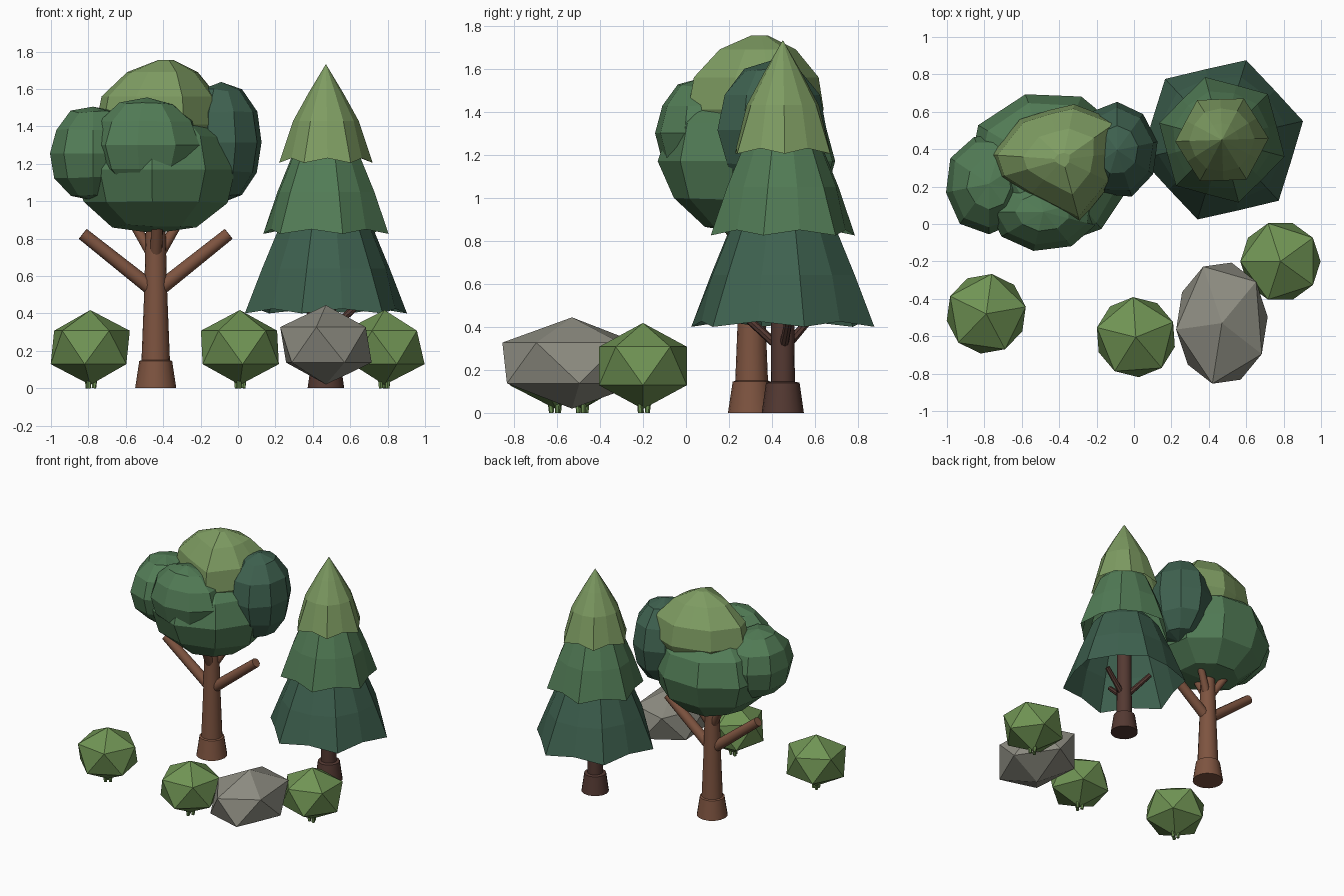
import bpy, bmesh, math, random
from mathutils import Vector, Matrix

random.seed(4)
if "Cube" in bpy.data.objects:
    bpy.data.objects.remove(bpy.data.objects["Cube"])


def material(name, rgb):
    lin = [((c / 255 + 0.055) / 1.055) ** 2.4 for c in rgb]
    m = bpy.data.materials.new(name)
    m.use_nodes = True
    m.diffuse_color = (*lin, 1)
    m.node_tree.nodes["Principled BSDF"].inputs["Base Color"].default_value = (*lin, 1)
    return m


LIGHT = material("light_leaf", (126, 156, 98))
MID = material("mid_leaf", (82, 124, 86))
DARK = material("dark_leaf", (62, 97, 79))
BUSH = material("bush_leaf", (112, 148, 84))
BARK = material("brown_bark", (126, 84, 64))
DARK_BARK = material("dark_bark", (84, 57, 50))
STONE = material("grey_stone", (142, 141, 130))


def finish(bm, name, mat, smooth=False):
    bmesh.ops.recalc_face_normals(bm, faces=bm.faces)
    me = bpy.data.meshes.new(name)
    bm.to_mesh(me)
    bm.free()
    me.materials.append(mat)
    ob = bpy.data.objects.new(name, me)
    bpy.context.collection.objects.link(ob)
    if smooth:
        bpy.ops.object.select_all(action='DESELECT')
        ob.select_set(True)
        bpy.context.view_layer.objects.active = ob
        bpy.ops.object.shade_smooth_by_angle(angle=math.radians(35))


def skin(bm, loops):
    """Join neighbouring rings of points with quads and close the top."""
    loops = [[bm.verts.new(p) for p in loop] for loop in loops]
    n = len(loops[0])
    for a, b in zip(loops, loops[1:]):
        for i in range(n):
            j = (i + 1) % n
            bm.faces.new((a[i], a[j], b[j], b[i]))
    bm.faces.new(loops[-1])
    return loops


def lathe(bm, rings, sides, centre, turn=0.0):
    """Rings of (radius, height, inset of odd points, lift of odd points)."""
    loops = []
    for r, z, inset, lift in rings:
        loop = []
        for i in range(sides):
            a = turn + i * math.tau / sides
            rr = r * (inset if i % 2 else 1)
            loop.append((centre[0] + rr * math.cos(a), centre[1] + rr * math.sin(a),
                         z + (lift if i % 2 else 0)))
        loops.append(loop)
    return skin(bm, loops)


def rod(name, start, end, r1, r2, mat, sides=12):
    start, end = Vector(start), Vector(end)
    d = end - start
    place = Matrix.Translation((start + end) / 2) @ d.to_track_quat('Z', 'Y').to_matrix().to_4x4()
    bm = bmesh.new()
    bmesh.ops.create_cone(bm, cap_ends=True, segments=sides, radius1=r1, radius2=r2,
                          depth=d.length, matrix=place)
    finish(bm, name, mat, True)


def trunk(name, centre, profile, mat):
    bm = bmesh.new()
    loops = lathe(bm, [(r, z, 1, 0) for r, z in profile], 16, centre)
    bm.faces.new(loops[0])
    finish(bm, name, mat, True)


def place_lump(bm, centre, size, turn):
    bm.transform(Matrix.Translation(centre) @ Matrix.Diagonal((*size, 1))
                 @ Matrix.Rotation(math.radians(turn), 4, 'Z'))


def leaf_mass(name, centre, size, mat, turn):
    """Faceted, slightly uneven ellipsoid."""
    bm = bmesh.new()
    bmesh.ops.create_uvsphere(bm, u_segments=9, v_segments=6, radius=1.03)
    for v in bm.verts:
        v.co *= random.uniform(0.97, 1.03)
    place_lump(bm, centre, size, turn)
    finish(bm, name, mat)


def gem(name, centre, size, mat, turn):
    """Twenty-sided lump standing on a point."""
    bm = bmesh.new()
    bmesh.ops.create_icosphere(bm, subdivisions=1, radius=1)
    place_lump(bm, centre, size, turn)
    finish(bm, name, mat)


# Broadleaf tree: flared trunk and branches
tx, ty = -0.44, 0.305
trunk("broadleaf_trunk", (tx, ty), [(0.11, 0), (0.088, 0.145), (0.076, 0.15), (0.062, 0.5), (0.05, 0.95)], BARK)
for side, name in ((-1, "right"), (1, "left")):
    rod(f"broadleaf_branch_{name}", (tx, ty, 0.515), (tx + side * 0.39, ty - 0.01, 0.825), 0.04, 0.034, BARK)
    rod(f"broadleaf_twig_{name}", (tx, ty, 0.68), (tx + side * 0.14, ty + 0.07, 0.92), 0.03, 0.025, BARK)
rod("broadleaf_branch_front", (tx, ty, 0.68), (tx + 0.01, ty - 0.12, 0.9), 0.034, 0.03, BARK)

# Broadleaf crown
leaf_mass("crown_base", (-0.445, 0.3, 1.17), (0.435, 0.41, 0.34), MID, 18)
leaf_mass("crown_right", (-0.775, 0.215, 1.255), (0.23, 0.265, 0.25), MID, 20)
leaf_mass("crown_front", (-0.485, 0.065, 1.3), (0.285, 0.2, 0.25), MID, 10)
leaf_mass("crown_left", (-0.09, 0.395, 1.315), (0.215, 0.25, 0.31), DARK, 0)

# Crown top: an uneven outline swelling and closing to a peak
outline = [(-0.76, 0.37), (-0.72, 0.25), (-0.56, 0.15), (-0.29, 0.01), (-0.12, 0.22),
           (-0.09, 0.38), (-0.085, 0.55), (-0.32, 0.64), (-0.45, 0.61), (-0.61, 0.56)]
cx, cy = -0.38, 0.345
bm = bmesh.new()
crown_loops = skin(bm, [[(cx + s * (x - cx), cy + s * (y - cy), z) for x, y in outline]
                        for s, z in ((0.75, 1.25), (1, 1.41), (0.92, 1.56), (0.56, 1.69), (0.12, 1.755))])
bm.faces.new(crown_loops[0])
finish(bm, "crown_top", LIGHT)

# Conifer trunk and short branches
px, py = 0.47, 0.45
trunk("conifer_trunk", (px, py), [(0.098, 0), (0.078, 0.14), (0.056, 0.145), (0.05, 0.9)], DARK_BARK)
for i, deg in enumerate((10, 130, 262)):
    a = math.radians(deg)
    rod(f"conifer_branch_{i + 1}", (px, py, 0.29),
        (px + 0.19 * math.cos(a), py + 0.19 * math.sin(a), 0.46), 0.022, 0.018, DARK_BARK, 8)

# Conifer skirts, open underneath, with six drooping corners each
tiers = [
    ("conifer_lower_tier", DARK, 13, ((0.445, 0.4), (0.35, 0.64), (0.252, 0.87), (0.1, 1.02))),
    ("conifer_middle_tier", MID, 45, ((0.347, 0.825), (0.268, 1.05), (0.188, 1.24), (0.08, 1.36))),
    ("conifer_upper_tier", LIGHT, 2, ((0.25, 1.205), (0.175, 1.43), (0.092, 1.58), (0.002, 1.73))),
]
for name, mat, turn, profile in tiers:
    bm = bmesh.new()
    rings = [(r, z, 0.87 if k == 0 else 0.96, 0.025 if k == 0 else 0) for k, (r, z) in enumerate(profile)]
    lathe(bm, rings, 12, (px, py), math.radians(turn))
    finish(bm, name, mat)

# Bushes on little stems
bushes = (("right", -0.79, -0.48, 10), ("middle", 0.01, -0.605, 22), ("left", 0.783, -0.2, -36))
for name, x, y, turn in bushes:
    gem(f"bush_{name}", (x, y, 0.218), (0.24, 0.24, 0.2), BUSH, turn)
    for k in range(3):
        a = math.radians(turn + 120 * k)
        dx, dy = math.cos(a), math.sin(a)
        rod(f"bush_{name}_stem_{k + 1}", (x + 0.02 * dx, y + 0.02 * dy, 0),
            (x + 0.028 * dx, y + 0.028 * dy, 0.08), 0.012, 0.014, BUSH, 6)

# Boulder
gem("boulder", (0.47, -0.53, 0.232), (0.275, 0.37, 0.212), STONE, -30)
